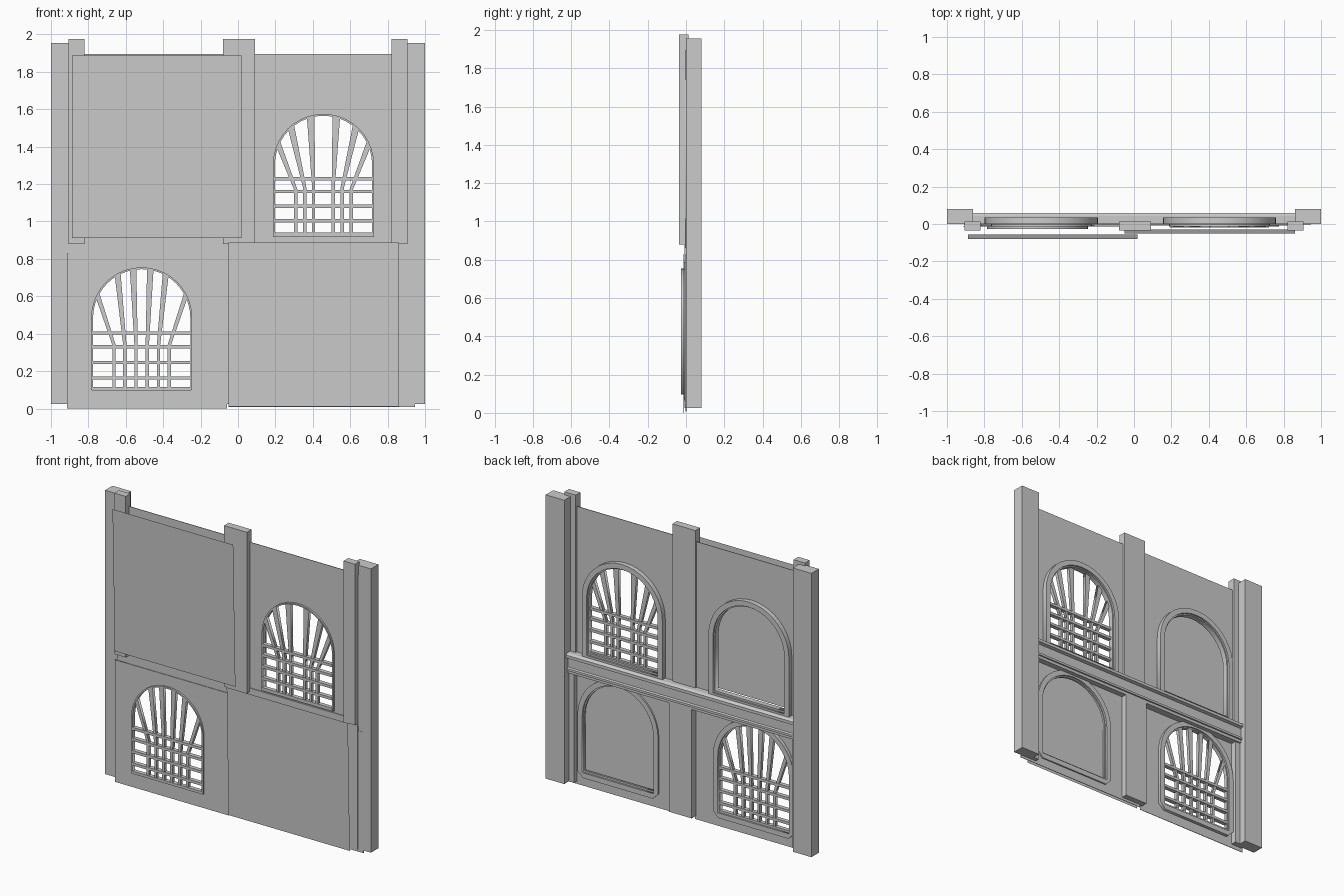
import bpy, math
from mathutils import Matrix

if "Cube" in bpy.data.objects:
    bpy.data.objects.remove(bpy.data.objects["Cube"])


def box(name, x0, x1, y0, y1, z0, z1):
    v = [(x, y, z) for x in (x0, x1) for y in (y0, y1) for z in (z0, z1)]
    f = [(0, 1, 3, 2), (4, 6, 7, 5), (0, 4, 5, 1), (2, 3, 7, 6), (0, 2, 6, 4), (1, 5, 7, 3)]
    return mesh(name, v, f)


def mesh(name, v, f):
    me = bpy.data.meshes.new(name)
    me.from_pydata(v, [], f)
    ob = bpy.data.objects.new(name, me)
    bpy.context.collection.objects.link(ob)
    return ob


def arch(cx, base, spring, r, chamfer=0.0):
    """Outline of a round-headed opening in x, z."""
    c = chamfer
    pts = [(cx - r, base + c), (cx - r + c, base), (cx + r - c, base), (cx + r, base + c)] if c else \
          [(cx - r, base), (cx + r, base)]
    n = 20
    return pts + [(cx + r * math.cos(math.pi * i / n), spring + r * math.sin(math.pi * i / n))
                  for i in range(n + 1)]


def slab(name, outlines, y0, y1):
    """Filled x,z outlines (later ones are holes), given thickness from y0 to y1."""
    cu = bpy.data.curves.new(name + "_profile", 'CURVE')
    cu.dimensions = '2D'
    cu.fill_mode = 'BOTH'
    cu.extrude = (y1 - y0) / 2
    for pts in outlines:
        s = cu.splines.new('POLY')
        s.points.add(len(pts) - 1)
        for p, (x, z) in zip(s.points, pts):
            p.co = (x, z, 0, 1)
        s.use_cyclic_u = True
    tmp = bpy.data.objects.new(name + "_tmp", cu)
    bpy.context.collection.objects.link(tmp)
    dg = bpy.context.evaluated_depsgraph_get()
    me = bpy.data.meshes.new_from_object(tmp.evaluated_get(dg))
    bpy.data.objects.remove(tmp)
    me.transform(Matrix.Translation((0, (y0 + y1) / 2, 0)) @ Matrix.Rotation(math.pi / 2, 4, 'X'))
    me.name = name
    ob = bpy.data.objects.new(name, me)
    bpy.context.collection.objects.link(ob)
    return ob


def rect(x0, x1, z0, z1):
    return [(x0, z0), (x1, z0), (x1, z1), (x0, z1)]


def lattice(name, cx, base, spring, rails, bars, y0, y1):
    """Level rails, upright bars and a widening fan up to the arch."""
    for i, z in enumerate(rails):
        box(f"{name}_rail_{i}", cx - 0.265, cx + 0.265, y0, y1, z - 0.009, z + 0.009)
    y0, y1 = y0 + 0.003, y1 - 0.003
    for i, (off, knee, top, ang) in enumerate(bars):
        for s in (-1, 1):
            x = cx + s * off
            slab(f"{name}_bar_{i}_{s}", [rect(x - 0.009, x + 0.009, base, knee)], y0, y1)
            tip = [(cx + s * 0.265 * math.sin(math.radians(a)),
                    spring + 0.265 * math.cos(math.radians(a))) for a in (ang - top, ang + top)]
            slab(f"{name}_fan_{i}_{s}", [[(x - s * 0.009, knee), (x + s * 0.009, knee), tip[1], tip[0]]],
                 y0, y1)


# Upper and lower walls with arched openings, reveals and raised trims
UP, LOW = (0.918, 1.305), (0.10, 0.485)
for name, cx, (base, spring), wall, y, trim, ch in (
        ("upper_left", -0.495, UP, (-0.91, 0.0, 0.86, 1.895), 0.0, 0.034, 0),
        ("upper_right", 0.457, UP, (0.0, 0.91, 0.86, 1.895), 0.0, 0.034, 0),
        ("lower_left", -0.515, LOW, (-0.915, -0.06, 0.0, 0.83), -0.012, 0.012, 0.04),
        ("lower_right", 0.505, LOW, (-0.05, 0.945, 0.008, 0.83), 0.0, 0.012, 0.04)):
    slab(name + "_wall", [rect(*wall), arch(cx, base, spring, 0.268)], y - 0.002, y + 0.002)
    slab(name + "_trim", [arch(cx, base - 0.035, spring, 0.303, ch), arch(cx, base, spring, 0.268)],
         y + 0.002, trim)
    slab(name + "_reveal", [arch(cx, base - 0.002, spring, 0.27), arch(cx, base + 0.012, spring, 0.26)],
         y - 0.014, trim - 0.012)

# Window lattices
lattice("upper_lattice", 0.457, 0.92, 1.305, (0.932, 1.003, 1.082, 1.16, 1.229),
        ((0.053, 1.20, 4.5, 15), (0.10, 1.18, 4.5, 41), (0.148, 1.17, 4.5, 66)), -0.02, 0.008)
lattice("lower_lattice", -0.515, 0.10, 0.485, (0.106, 0.163, 0.246, 0.33, 0.404),
        ((0.03, 0.34, 3.8, 10), (0.09, 0.34, 3.8, 29), (0.148, 0.34, 3.8, 63)), -0.026, 0.002)

# Outer columns and inner pilasters on both sides
for side, s in (("left", -1), ("right", 1)):
    a, b = sorted((s * 0.86, s * 1.0))
    box(side + "_outer_column", a, b, 0.0, 0.08, 0.025, 1.955)
    a, b = sorted((s * 0.82, s * 0.905))
    box(side + "_upper_pilaster", a, b, -0.036, 0.014, 0.88, 1.975)
    box(side + "_lower_pilaster", a, b, -0.008, 0.03, 0.025, 0.785)

# Middle pilasters
box("middle_upper_pilaster", -0.08, 0.092, -0.036, 0.014, 0.88, 1.975)
box("middle_lower_pilaster", -0.07, 0.10, -0.008, 0.04, 0.025, 0.785)

# Moulded ledge between the storeys, swept along x
prof = [(-0.008, 0.765), (0.04, 0.765), (0.04, 0.785), (0.05, 0.785), (0.05, 0.80), (0.038, 0.805),
        (0.038, 0.87), (0.06, 0.875), (0.06, 0.895), (0.045, 0.905), (-0.008, 0.905)]
n = len(prof)
mesh("storey_ledge", [(x, y, z) for x in (-0.905, 0.905) for y, z in prof],
     [(i, (i + 1) % n, (i + 1) % n + n, i + n) for i in range(n)]
     + [tuple(reversed(range(n))), tuple(range(n, 2 * n))])

# Slightly leaning sheets closing two of the openings
for name, x0, x1, z0, z1, yb, yt in (("upper_left_sheet", -0.888, 0.02, 0.912, 1.887, -0.056, -0.08),
                                    ("lower_right_sheet", -0.05, 0.862, 0.012, 0.888, -0.03, -0.05)):
    mesh(name, [(x0, yb, z0), (x1, yb, z0), (x1, yt, z1), (x0, yt, z1)], [(0, 1, 2, 3)])
